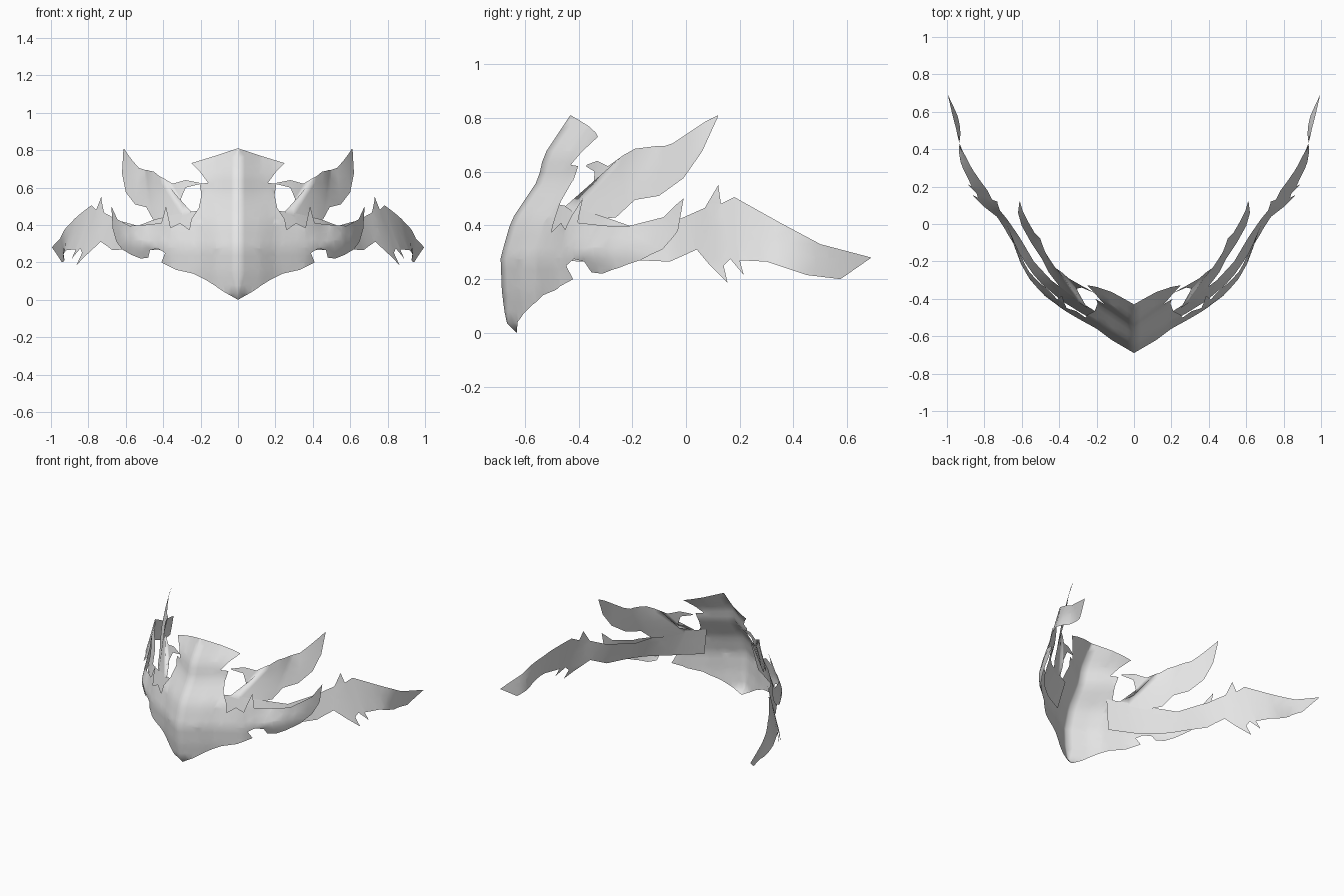
import bpy, bmesh
from mathutils import Vector

if "Cube" in bpy.data.objects:
    bpy.data.objects.remove(bpy.data.objects["Cube"])

steel = bpy.data.materials.new("pale_grey")
steel.diffuse_color = (0.8, 0.8, 0.8, 1)
steel.use_nodes = True
steel.node_tree.nodes["Principled BSDF"].inputs["Base Color"].default_value = steel.diffuse_color


def lerp_table(table, t):
    """Piecewise linear lookup in a list of (key, value)."""
    if t <= table[0][0]:
        return table[0][1]
    for (a, va), (b, vb) in zip(table, table[1:]):
        if t <= b:
            return va + (vb - va) * (t - a) / (b - a)
    return table[-1][1]


def finish(bm, name):
    """Turn the shell outwards, shade it smooth and mirror it across x = 0."""
    bmesh.ops.recalc_face_normals(bm, faces=bm.faces)
    bm.normal_update()
    out = sum(f.normal.dot(f.calc_center_median() - Vector((0, 0.4, 0.4))) * f.calc_area()
              for f in bm.faces)
    if out < 0:
        bmesh.ops.reverse_faces(bm, faces=bm.faces)
    for f in bm.faces:
        f.smooth = True
    me = bpy.data.meshes.new(name)
    bm.to_mesh(me)
    bm.free()
    me.materials.append(steel)
    ob = bpy.data.objects.new(name, me)
    bpy.context.collection.objects.link(ob)
    mod = ob.modifiers.new("mirror", 'MIRROR')
    mod.use_axis[0] = True
    mod.merge_threshold = 0.001
    return ob


def sheet(name, outline, place, step):
    """Fill a flat outline, slice it into a grid, then bend it with place(u, v)."""
    bm = bmesh.new()
    bm.faces.new([bm.verts.new((u, v, 0)) for u, v in outline])
    bm.normal_update()
    bmesh.ops.triangulate(bm, faces=bm.faces[:])
    for axis in (0, 1):
        lo = min(p[axis] for p in outline)
        hi = max(p[axis] for p in outline)
        normal = [0, 0, 0]
        normal[axis] = 1
        for i in range(1, int((hi - lo) / step) + 1):
            co = [0, 0, 0]
            co[axis] = lo + i * step - 0.0037
            bmesh.ops.bisect_plane(bm, geom=bm.verts[:] + bm.edges[:] + bm.faces[:],
                                   plane_co=co, plane_no=normal, dist=1e-5)
    bm.normal_update()
    bmesh.ops.triangulate(bm, faces=bm.faces[:])
    for v in bm.verts:
        v.co = place(v.co.x, v.co.y)
    return finish(bm, name)


def loft(name, pairs, cuts=4):
    """Skin between an upper and a lower edge given as pairs of points."""
    bm = bmesh.new()
    rows = [[bm.verts.new(Vector(a).lerp(Vector(b), i / cuts)) for i in range(cuts + 1)]
            for a, b in pairs]
    for r, s in zip(rows, rows[1:]):
        for i in range(cuts):
            bm.faces.new((r[i], r[i + 1], s[i + 1], s[i]))
    return finish(bm, name)


# Face plate: forehead crest, pointed nose and swept cheeks in one bent sheet
sweep = [(0, -.69), (.12, -.62), (.2, -.56), (.3, -.505), (.41, -.44), (.5, -.37),
         (.56, -.3), (.61, -.21), (.65, -.09), (.68, 0)]
ridge = [(0, -.63), (.04, -.67), (.15, -.685), (.28, -.69), (.42, -.65),
         (.57, -.55), (.66, -.53), (.81, -.43)]
fade = [(0, 1), (.12, 1.1), (.3, .95), (.42, .4), (.55, 0)]
cheek_curl = [(.36, 0), (.48, .45), (.6, .45), (.67, 0)]


def bend_plate(x, z):
    y = lerp_table(sweep, x) + (lerp_table(ridge, z) + .69) * lerp_table(fade, x)
    return x, y + lerp_table(cheek_curl, x) * abs(z - .3), z


plate = [(0, 0), (.08, .045), (.13, .08), (.17, .105), (.24, .14), (.33, .16), (.41, .2),
         (.39, .25), (.43, .275), (.47, .265), (.48, .225), (.52, .22), (.57, .24),
         (.62, .27), (.65, .31), (.67, .38), (.677, .5), (.645, .43), (.58, .395),
         (.5, .4), (.41, .41), (.385, .5), (.36, .385), (.31, .41), (.26, .375),
         (.25, .43), (.21, .49), (.195, .56), (.205, .62), (.16, .625), (.2, .68),
         (.25, .73), (.12, .77), (0, .81)]
sheet("face_plate", plate, bend_plate, 0.04)

# Side arms: long barbed straps running back from behind the face plate
arm_path = [(-.52, .17), (-.46, .27), (-.41, .345), (-.3, .475), (-.2, .55), (-.05, .645),
            (.02, .70), (.1, .775), (.2, .84), (.3, .89), (.5, .955), (.69, 1.019)]
arm_lean = [(-.3, .45), (-.15, .38), (.08, .3), (.2, .3), (.35, .25), (.5, -.2), (.69, -.3)]


def bend_arm(y, z):
    return lerp_table(arm_path, y) - lerp_table(arm_lean, y) * (z - .36), y, z


arm = [(-.515, .28), (-.4, .265), (-.18, .27), (-.06, .265), (.04, .31), (.09, .25),
       (.155, .185), (.14, .25), (.165, .275), (.215, .215), (.2, .27), (.3, .265),
       (.45, .215), (.575, .2), (.69, .28), (.5, .33), (.35, .41), (.18, .505),
       (.13, .48), (.12, .55), (.07, .465), (-.02, .425), (-.2, .395), (-.3, .43),
       (-.41, .465), (-.485, .48)]
sheet("side_arm", arm, bend_arm, 0.05)

# Upper wings: rooted on the arm, hooked at the front, flaring back to a point
loft("upper_wing", [
    ((.205, -.37, .625), (.206, -.37, .618)),
    ((.28, -.33, .64), (.28, -.34, .60)),
    ((.35, -.29, .62), (.305, -.345, .54)),
    ((.39, -.255, .645), (.30, -.36, .50)),
    ((.42, -.235, .66), (.25, -.45, .47)),
    ((.45, -.19, .685), (.30, -.415, .445)),
    ((.475, -.15, .69), (.39, -.345, .42)),
    ((.49, -.11, .695), (.455, -.26, .43)),
    ((.50, -.08, .695), (.49, -.19, .495)),
    ((.53, -.05, .705), (.55, -.10, .51)),
    ((.565, .01, .745), (.60, -.01, .575)),
    ((.595, .07, .785), (.62, .06, .675)),
    ((.61, .12, .81), (.613, .117, .80))])
